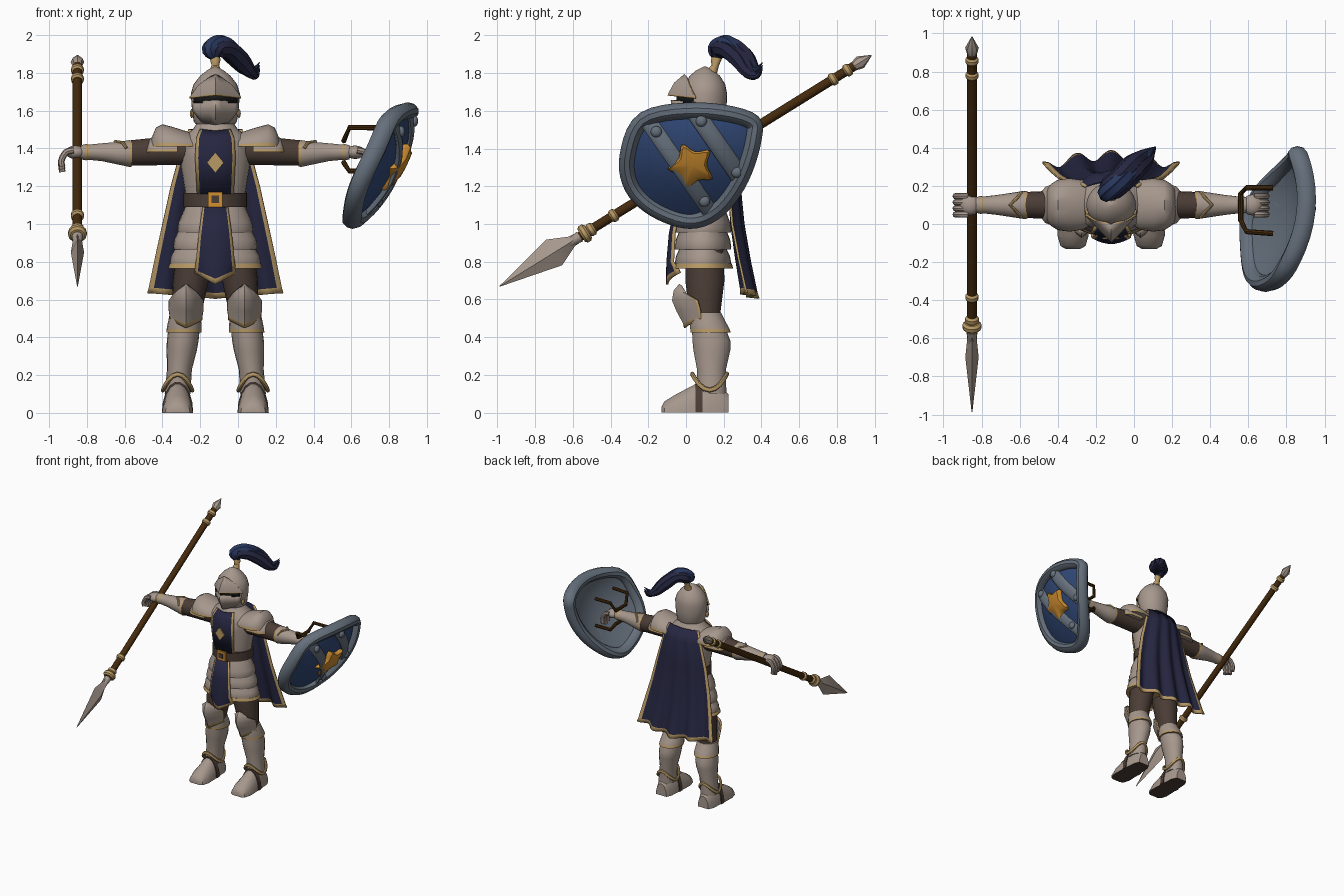
import bpy
import bmesh
from math import sin, cos, pi
from mathutils import Vector

cube = bpy.data.objects.get("Cube")
if cube:
    bpy.data.objects.remove(cube)

X, Y, Z = Vector((1, 0, 0)), Vector((0, 1, 0)), Vector((0, 0, 1))
MID = -.12  # body centre line
SIDES = ((-1, "right"), (1, "left"))


def material(name, red, green, blue):
    mat = bpy.data.materials.new(name)
    mat.use_nodes = True
    mat.diffuse_color = (red, green, blue, 1)
    mat.node_tree.nodes["Principled BSDF"].inputs["Base Color"].default_value = (red, green, blue, 1)
    return mat


steel = material("warm steel", .38, .31, .265)
trim = material("pale gold trim", .48, .32, .13)
navy = material("navy cloth", .019, .02, .053)
plume_blue = material("plume blue", .022, .038, .11)
leather = material("brown leather", .07, .046, .036)
wood = material("dark wood", .058, .023, .004)
field_blue = material("shield blue", .032, .068, .19)
iron = material("blue grey iron", .13, .16, .2)
star_gold = material("star gold", .65, .28, .03)
black = material("slit black", .01, .01, .01)


def build(name, verts, faces, mats, index=None, angle=.7):
    mesh = bpy.data.meshes.new(name)
    mesh.from_pydata(verts, [], faces)
    for mat in mats:
        mesh.materials.append(mat)
    if index:
        mesh.polygons.foreach_set("material_index", index)
    bm = bmesh.new()
    bm.from_mesh(mesh)
    bmesh.ops.remove_doubles(bm, verts=bm.verts, dist=.0002)
    bmesh.ops.recalc_face_normals(bm, faces=bm.faces)
    bm.to_mesh(mesh)
    bm.free()
    obj = bpy.data.objects.new(name, mesh)
    bpy.context.collection.objects.link(obj)
    bpy.ops.object.select_all(action="DESELECT")
    obj.select_set(True)
    bpy.context.view_layer.objects.active = obj
    bpy.ops.object.shade_smooth_by_angle(angle=angle)
    return obj


def loft(name, rings, mats, n=18, side=X, up=Y, path=False, closed=False, floor=None):
    """Skin elliptical rings (x, y, z, radius a, radius b, material of next band)."""
    verts, faces, index = [], [], []
    count = len(rings)
    centres = [Vector(r[:3]) for r in rings]
    for i, ring in enumerate(rings):
        a, b = side, up
        if path:
            after = centres[(i + 1) % count] if closed else centres[min(i + 1, count - 1)]
            before = centres[i - 1] if closed else centres[max(i - 1, 0)]
            a = (after - before).cross(up).normalized()
            b = a.cross(after - before).normalized()
        for k in range(n):
            t = 2 * pi * k / n
            p = centres[i] + a * cos(t) * ring[3] + b * sin(t) * ring[4]
            if floor is not None:
                p.z = max(p.z, floor)
            verts.append(p)
    for i in range(count if closed else count - 1):
        j = (i + 1) % count
        for k in range(n):
            m = (k + 1) % n
            faces.append((i * n + k, i * n + m, j * n + m, j * n + k))
            index.append(rings[i][5] if len(rings[i]) > 5 else 0)
    if not closed:
        faces += [tuple(range(n)), tuple(range((count - 1) * n, count * n))]
        index += [index[0], index[-1]]
    return build(name, verts, faces, mats, index)


def column(name, rows, mats, y=.1):
    return loft(name, [(MID, y, r[0], *r[1:]) for r in rows], mats, n=28)


def panel(name, rows, mats, x=MID, power=2, cols=8, edge=.84, bottom=True, folds=0):
    """Bent sheet from rows (z, half width, y, bend, lift); border takes material 1."""
    us = [-1] + [edge * (2 * i / cols - 1) for i in range(cols + 1)] + [1]
    verts, faces, index = [], [], []
    w, last = len(us), len(rows) - 2
    for i, (z, half, y, bend, lift) in enumerate(rows):
        for u in us:
            wave = folds * i / len(rows) * cos(u * pi * 4)
            verts.append((x + u * half, y + bend * abs(u) ** power + wave, z + lift * abs(u)))
    for i in range(last + 1):
        for k in range(w - 1):
            faces.append((i * w + k, i * w + k + 1, i * w + k + w + 1, i * w + k + w))
            index.append(int(len(mats) > 1 and (k in (0, w - 2) or (bottom and i == last))))
    obj = build(name, verts, faces, mats, index)
    solid = obj.modifiers.new("thickness", "SOLIDIFY")
    solid.thickness, solid.offset = .012, 0
    return obj


def smooth(points, steps=5, closed=False):
    """Catmull-Rom resampling of any tuple list."""
    out, n = [], len(points)
    for i in range(n if closed else n - 1):
        ids = [(i + d) % n if closed else min(max(i + d, 0), n - 1) for d in (-1, 0, 1, 2)]
        for s in range(steps):
            t = s / steps
            out.append(tuple(b + t * (c - a + t * (2*a - 5*b + 4*c - d + t * (3*b - a - 3*c + d))) / 2
                             if t else b for a, b, c, d in zip(*(points[j] for j in ids))))
    return out if closed else out + [tuple(points[-1])]


def bead(name, centre, radius, mat, squash=(1, 1, 1)):
    bm = bmesh.new()
    bmesh.ops.create_uvsphere(bm, u_segments=14, v_segments=8, radius=radius)
    verts = [Vector(centre) + Vector(v.co[i] * squash[i] for i in range(3)) for v in bm.verts]
    faces = [[v.index for v in f.verts] for f in bm.faces]
    bm.free()
    return build(name, verts, faces, [mat])


# Torso, belt and layered skirt
column("breastplate", [(1.08, .15, .12), (1.17, .16, .125), (1.35, .19, .15),
                       (1.45, .19, .14), (1.5, .12, .1), (1.56, .08, .08)], [steel])
column("belt", [(1.09, .168, .146), (1.165, .168, .146)], [leather])
for name, y, r, mat in (("buckle", -.062, .055, star_gold), ("buckle_centre", -.067, .028, leather)):
    loft(name, [(MID, y, 1.13, r, r), (MID, -.03, 1.13, r, r)], [mat], 4,
         (X + Z).normalized(), (X - Z).normalized())
for name, top, low, r in (("upper", 1.1, .97, .2), ("middle", 1, .88, .222), ("lower", .9, .79, .24)):
    column(name + "_skirt_plate", [(top, r - .045, .11), (low + .04, r - .006, .143), (low, r, .15),
                                   (low - .015, r - .004, .147), (low - .015, r - .025, .125)], [steel], .09)
column("skirt_trim", [(.79, .242, .153), (.765, .25, .16), (.765, .23, .14)], [trim], .09)

# Tabard and cape
panel("chest_tabard", [(1.49, .08, -.015, .02, .01), (1.45, .1, -.055, .025, 0),
                       (1.35, .105, -.068, .03, 0), (1.16, .095, -.04, .025, 0)],
      [navy, trim], bottom=False)
panel("skirt_tabard", [(1.09, .065, -.055, .02, 0), (.95, .085, -.085, .025, 0), (.8, .1, -.098, .03, 0),
                       (.71, .105, -.1, .06, .05), (.68, .105, -.1, .07, .06)], [navy, trim])
loft("chest_emblem", [(MID, -.08, 1.325, .045, .055), (MID, -.07, 1.325, .045, .055)], [trim], 4, X, Z)
panel("cape", [(1.5, .14, .225, -.03, 0), (1.4, .18, .272, -.06, 0), (1.2, .235, .275, -.06, 0),
               (1, .28, .29, -.06, 0), (.8, .32, .32, -.06, .02), (.635, .352, .35, -.06, .03),
               (.605, .36, .355, -.06, .03)], [navy, trim], cols=40, edge=.92, folds=.033)

# Helmet with pointed visor
column("helmet", [(1.53, .105, .1), (1.545, .115, .108), (1.62, .125, .115), (1.69, .13, .118),
                  (1.74, .115, .108), (1.785, .08, .08), (1.815, .042, .045), (1.835, .004, .004)], [steel])
panel("eye_slit", [(1.69, .112, -.045, .08, 0), (1.64, .112, -.045, .08, 0)], [black], power=1.6)
panel("brow_plate", [(1.79, .02, -.005, .01, -.01), (1.745, .085, -.058, .08, -.01),
                     (1.687, .132, -.09, .14, -.015), (1.68, .133, -.091, .14, -.015)],
      [steel, trim], power=1, edge=.97)
panel("face_plate", [(1.657, .122, -.075, .12, -.01), (1.6, .118, -.07, .11, 0), (1.525, .07, -.035, .06, .015)],
      [steel], power=1)
for s, tag in SIDES:
    bead(tag + "_cheek_stud", (MID + s * .125, .06, 1.585), .02, trim, (.5, 1, 1.2))

# Plume of overlapping feather strands
loft("plume_holder", [(MID, .13, 1.8, .035, .035), (MID, .155, 1.84, .02, .02),
                      (MID, .16, 1.87, .028, .028), (MID, .16, 1.89, .02, .02)], [trim], 12)
for i in range(6):
    dx, dy, dz = .022 * cos(i * 2), .022 * sin(i * 2), .016 * (i % 3 - 1)
    crest = [(MID, .16, 1.875, .018), (MID - .01 + dx, .175 + dy, 1.925, .045),
             (-.07 + dx, .225 + dy, 1.938 + dz, .048), (-.01 + dx, .29 + dy, 1.885 + dz, .05),
             (.045 + dx, .335 + dy, 1.82 + dz, .034), (.085 + dx / 2, .375 + dy / 2, 1.8 + dz, .016),
             (.115, .405, 1.84 + dz, .002)]
    loft(f"plume_strand_{i}", [(*p, p[3]) for p in smooth(crest)], [plume_blue if dz > 0 else navy], 8,
         path=True, up=Vector((.5, -.5, .1)))

for s, tag in SIDES:
    def arm(name, rows, mats, n=18, floor=None):
        return loft(tag + name, [(MID + s * r[0], .1, *r[1:]) for r in rows], mats, n, Y, Z, floor=floor)

    def leg(name, rows, mats):
        loft(tag + name, [(MID + s * r[0], *r[1:]) for r in rows], mats)

    # Arms, with domed shoulder guards edged in gold
    arm("_sleeve", [(.15, 1.39, .08, .08), (.3, 1.385, .075, .075), (.47, 1.375, .067, .067)], [leather])
    for name, low, rows in (
            ("_shoulder_guard", 1.41, ((.08, .09, .05), (.15, .13, .08), (.22, .14, .102),
                                       (.28, .132, .118), (.315, .11, .1), (.34, .075, .04))),
            ("_shoulder_lower_plate", 1.38, ((.2, .11, .08), (.31, .108, .09), (.345, .095, .075),
                                             (.365, .07, .04)))):
        guard = arm(name, [(x, low, a, b) for x, a, b in rows], [steel, trim], 36, low)
        for face in guard.data.polygons:
            face.material_index = int(face.center.z < low + .015 and face.normal.z > -.9)
    arm("_vambrace", [(.44, 1.373, .072, .07, 1), (.455, 1.373, .074, .072), (.52, 1.375, .064, .06),
                      (.6, 1.38, .052, .048), (.67, 1.38, .044, .041, 1), (.685, 1.38, .047, .044),
                      (.71, 1.38, .04, .038)], [steel, trim])
    loft(tag + "_elbow_chevron", [(MID + s * x, y, z, .009, .009) for x, y, z in (
        (.47, .035, 1.4), (.49, .06, 1.43), (.53, .1, 1.436), (.49, .14, 1.43), (.47, .165, 1.4))],
        [trim], 8, up=Z, path=True)
    bead(tag + "_palm", (MID + s * .74, .1, 1.38), .055, steel, (1, 1, .65))
    for f in range(4):
        y = .05 + f * .032
        curl = [(.75, 1.39), (.79, 1.38), (.815, 1.335), (.81, 1.275 + abs(f - 2) * .015)]
        loft(f"{tag}_finger_{f}", [(MID + s * a, y, z, .017, .017) for a, z in smooth(curl, 3)],
             [steel], 8, up=Y, path=True)

    # Legs and feet
    leg("_thigh", [(.1, .1, .9, .1, .1), (.13, .1, .7, .095, .105), (.155, .1, .5, .075, .08)], [leather])
    leg("_greave", [(.165, .12, .45, .083, .09), (.173, .135, .38, .084, .102), (.178, .137, .33, .08, .099),
                    (.19, .135, .23, .066, .078), (.2, .135, .1, .068, .08)], [steel])
    leg("_greave_cuff", [(.16, .105, .53, .08, .082), (.163, .118, .47, .09, .1),
                         (.165, .127, .443, .093, .106, 1), (.166, .13, .425, .094, .108),
                         (.167, .13, .425, .08, .09)], [steel, trim])
    panel(tag + "_knee_guard", [(.68, .012, -.03, .01, -.01), (.645, .06, -.06, .06, -.012),
                                (.595, .087, -.068, .13, 0), (.54, .088, -.045, .12, .01),
                                (.475, .082, -.01, .09, .035), (.45, .082, -.005, .09, .042)],
          [steel, trim], MID + s * .155, 1.4, edge=.94)
    loft(tag + "_ankle_trim", [(MID + s * .2 + .078 * cos(k * pi / 10), .125 + .092 * sin(k * pi / 10),
                                .12 + .085 * sin(k * pi / 10) ** 2, .011, .013) for k in range(20)],
         [trim], 8, up=Z, path=True, closed=True)
    foot = loft(tag + "_sabaton", [(MID + s * .2, *r) for r in (
        (-.13, 0, .04, .03), (-.115, 0, .066, .06), (-.06, 0, .082, .095), (.02, 0, .08, .138),
        (.08, 0, .076, .17), (.18, 0, .07, .15), (.225, 0, .05, .1))], [steel, leather],
        up=Z, floor=0)
    for face in foot.data.polygons:
        face.material_index = int(face.normal.z < -.9)
    loft(tag + "_foot_strap", [(MID + s * .2, y, 0, .083, .165) for y in (.05, .088)],
         [leather], up=Z, floor=0)

# Spear, measured along its length from the tip
TIP, AIM = Vector((-.85, -.987, .67)), Vector((0, 1.972, 1.225)).normalized()


def spear_part(name, rows, mat, n=12):
    loft(name, [(*(TIP + AIM * t), a, b) for t, a, b in rows], [mat], n, X, AIM.cross(X))


spear_part("spear_head", [(0, .002, .002), (.34, .035, .08), (.45, .025, .03), (.5, .026, .026)], steel, 4)
spear_part("spear_socket", [(.42, .02, .02), (.5, .03, .03)], steel)
spear_part("spear_shaft", [(.48, .025, .025), (2.22, .025, .025)], wood)
for i, (t, r) in enumerate(((.53, .05), (.57, .036), (.71, .035), (2.08, .034), (2.17, .034))):
    spear_part(f"spear_ring_{i}", [(t - .022, r - .012, r - .012), (t - .01, r, r), (t + .01, r, r),
                                   (t + .022, r - .012, r - .012)], trim)
spear_part("spear_butt", [(2.19, .02, .02), (2.25, .036, .036), (2.32, .002, .002)], steel, 8)


# Shield: tilted, domed surface over a rounded outline
def shield_point(y, z, out=0):
    dome = 1 - ((y - .03) / .36) ** 2 - ((z - 1.32) / .32) ** 2
    return (.11 + .165 * y + .472 * z + .115 * dome + out, y, z)


outline = smooth([(-.25, 1.585), (.07, 1.638), (.37, 1.585), (.4, 1.474), (.325, 1.236), (.19, 1.05),
                  (.02, .98), (-.19, 1.05), (-.325, 1.183), (-.352, 1.368)], 5, True)


def disc(name, edge, scales, mat):
    """Fan of scaled outlines, each (scale, outward offset)."""
    n = len(edge)
    cy, cz = .03, 1.31
    verts = [shield_point(cy + (y - cy) * k, cz + (z - cz) * k, o) for k, o in scales for y, z in edge]
    faces = [(i * n + k, i * n + (k + 1) % n, (i + 1) * n + (k + 1) % n, (i + 1) * n + k)
             for i in range(len(scales) - 1) for k in range(n)]
    return build(name, verts, faces, [mat])


disc("shield_field", outline, [(.9, 0), (.7, 0), (.45, 0), (.2, 0), (0, 0)], field_blue)
disc("shield_lining", outline, [(.9, -.03), (.7, -.025), (.45, -.025), (.2, -.025), (0, -.025)], iron)
loft("shield_rim", [(*shield_point(.03 + (y - .03) * .885, 1.31 + (z - 1.31) * .885), .044, .052)
                    for y, z in outline], [iron], 10, up=X, path=True, closed=True)
for i, (y, z, y2, z2) in enumerate(((-.2, 1.55, .14, 1.06), (.05, 1.59, .3, 1.23))):
    line = [(y + (y2 - y) * t / 8, z + (z2 - z) * t / 8) for t in range(9)]
    across = Vector((0, z - z2, y2 - y)).normalized()
    loft(f"shield_band_{i}", [(*shield_point(*p, .006), .048, .02) for p in line], [iron], 10, across, X)
    for k in (1, 7):
        bead(f"shield_rivet_{i}_{k}", shield_point(*line[k], .025), .03, iron, (.7, 1, 1))
star = [(.03 + r * sin(a), 1.305 + r * cos(a)) for a, r in
        ((.85 + k * pi / 5, .08 if k % 2 else .128) for k in range(10))]
disc("shield_star", smooth(star, 3, True), [(1, -.01), (1, .02), (.85, .038), (0, .045)], star_gold)

# Hand straps behind the shield
for name, z, sag in (("upper", 1.51, -.07), ("lower", 1.28, .045)):
    grip = [(.73, .19, z), (.59, .19, z), (.56, .16, z + sag), (.56, .02, z + sag), (.59, -.04, z), (.73, -.05, z)]
    loft(name + "_shield_strap", [(*p, .014, .014) for p in grip], [wood], 8, up=Z, path=True)
